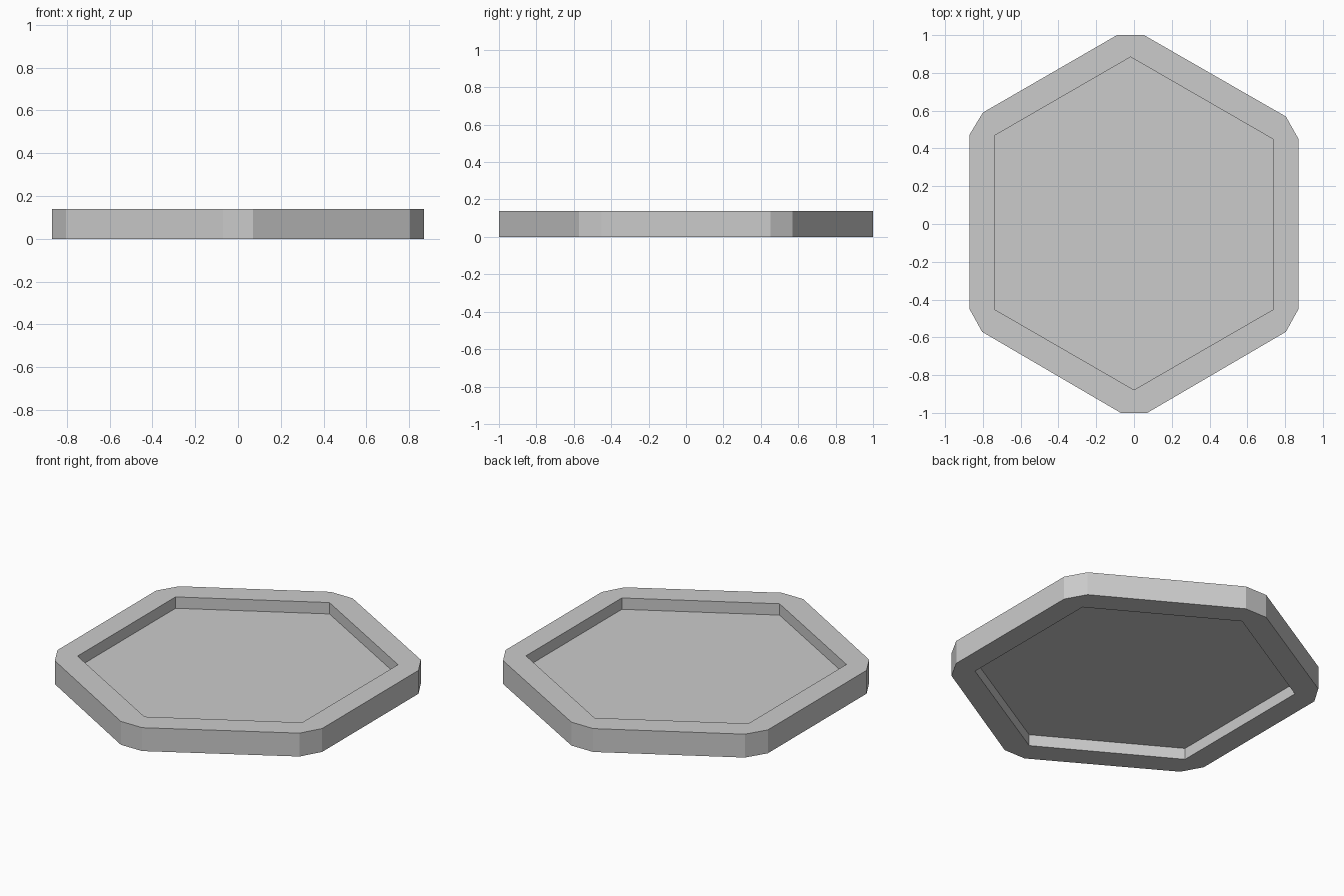
import bpy
import bmesh

cube = bpy.data.objects.get("Cube")
if cube:
    bpy.data.objects.remove(cube, do_unlink=True)

HEIGHT = 0.139
FLOOR = 0.002  # half thickness of the floor

# Clockwise outlines: each inner corner faces one chamfered outer corner
INNER = [(-0.018, 0.884), (0.738, 0.448), (0.738, -0.452),
         (0, -0.878), (-0.738, -0.452), (-0.738, 0.468)]
OUTER = [(-0.09, 1), (0.053, 1), (0.804, 0.569), (0.87, 0.452),
         (0.87, -0.452), (0.804, -0.571), (0.07, -1), (-0.07, -1),
         (-0.804, -0.571), (-0.87, -0.452), (-0.87, 0.474), (-0.80, 0.59)]

grey = bpy.data.materials.new("light_grey")
grey.use_nodes = True
colour = (0.6, 0.6, 0.6, 1)
grey.diffuse_color = colour
grey.node_tree.nodes["Principled BSDF"].inputs["Base Color"].default_value = colour


def ring(bm, outline, z):
    return [bm.verts.new((x, y, z)) for x, y in outline]


def walls(bm, low, high):
    for i in range(len(low)):
        j = (i + 1) % len(low)
        bm.faces.new((low[i], low[j], high[j], high[i]))


def finish(name, bm):
    bmesh.ops.recalc_face_normals(bm, faces=bm.faces)
    mesh = bpy.data.meshes.new(name)
    bm.to_mesh(mesh)
    bm.free()
    mesh.materials.append(grey)
    obj = bpy.data.objects.new(name, mesh)
    bpy.context.collection.objects.link(obj)


# Chamfered hexagonal rim, open through the middle
bm = bmesh.new()
outer = [ring(bm, OUTER, z) for z in (0, HEIGHT)]
inner = [ring(bm, INNER, z) for z in (0, HEIGHT)]
walls(bm, *outer)
walls(bm, *inner)
for out, inn in zip(outer, inner):
    for i in range(6):
        a, b, c = out[2 * i], out[2 * i + 1], out[(2 * i + 2) % 12]
        bm.faces.new((a, b, inn[i]))
        bm.faces.new((b, c, inn[(i + 1) % 6], inn[i]))
finish("rim", bm)

# Thin floor halfway up, recessed from both sides
bm = bmesh.new()
low = ring(bm, INNER, HEIGHT / 2 - FLOOR)
high = ring(bm, INNER, HEIGHT / 2 + FLOOR)
walls(bm, low, high)
bm.faces.new(low)
bm.faces.new(high)
finish("floor_panel", bm)
